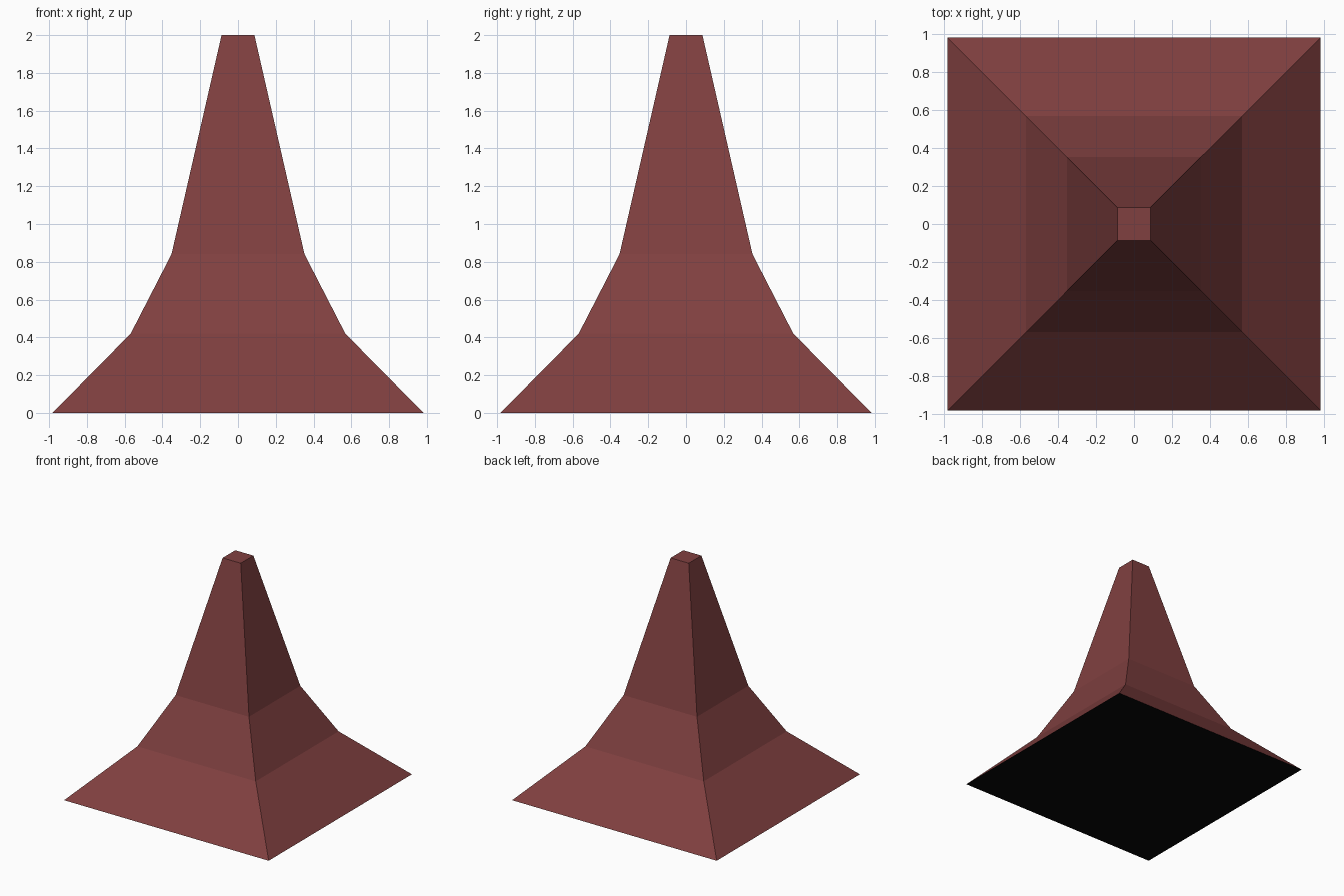
import bpy, bmesh

if "Cube" in bpy.data.objects:
    bpy.data.objects.remove(bpy.data.objects["Cube"])


def material(name, color):
    mat = bpy.data.materials.new(name)
    mat.diffuse_color = (*color, 1)
    mat.use_nodes = True
    mat.node_tree.nodes["Principled BSDF"].inputs["Base Color"].default_value = mat.diffuse_color
    return mat


# Half-width and height of each square section, bottom to top
profile = [(0.982, 0), (0.568, 0.42), (0.352, 0.84), (0.087, 2.0)]
corners = [(-1, -1), (1, -1), (1, 1), (-1, 1)]

# Stacked, flared square spire with closed ends
bm = bmesh.new()
rings = [[bm.verts.new((x * w, y * w, z)) for x, y in corners] for w, z in profile]
for low, high in zip(rings, rings[1:]):
    for i in range(4):
        j = (i + 1) % 4
        bm.faces.new((low[i], low[j], high[j], high[i]))
bm.faces.new(rings[-1])
underside = bm.faces.new(rings[0][::-1])

# Black underside, dark red everywhere else
underside.material_index = 1

mesh = bpy.data.meshes.new("spire_roof")
bm.to_mesh(mesh)
bm.free()
mesh.materials.append(material("dark red", (0.216, 0.051, 0.051)))
mesh.materials.append(material("black", (0.002, 0.002, 0.002)))
spire = bpy.data.objects.new("spire_roof", mesh)
bpy.context.collection.objects.link(spire)
